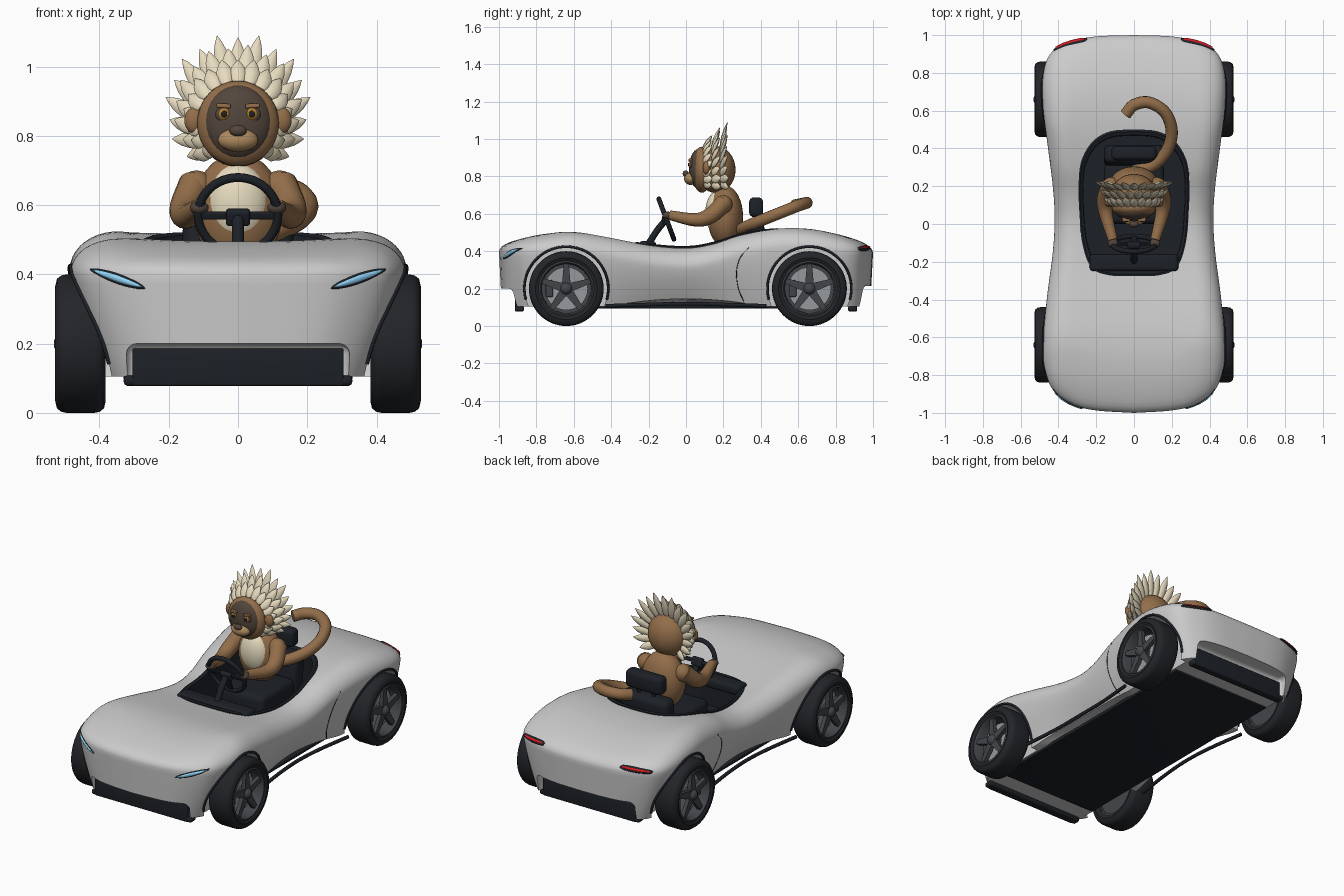
import bpy, bmesh, math
from math import sin, cos, pi, radians
from mathutils import Vector as V
from mathutils.bvhtree import BVHTree

if "Cube" in bpy.data.objects:
    bpy.data.objects.remove(bpy.data.objects["Cube"])

COL = dict(black=(.012, .015, .02), rubber=(.016, .018, .022), rim=(.055, .06, .068), disc=(.3, .32, .34),
           fur=(.29, .155, .068), cream=(.8, .71, .52), face=(.085, .06, .045), tan=(.42, .25, .11),
           amber=(.5, .22, .02), blue=(.3, .7, 1), red=(.65, .01, .015))
MATS = {}
for k, c in COL.items():
    MATS[k] = bpy.data.materials.new(k)
    MATS[k].diffuse_color = (*c, 1)

def finish(o, name, mat=None, angle=40):
    o.name = name
    if mat:
        o.data.materials.clear()
        o.data.materials.append(MATS[mat])
    bpy.ops.object.select_all(action='DESELECT')
    o.select_set(True)
    bpy.context.view_layer.objects.active = o
    bpy.ops.object.shade_smooth_by_angle(angle=radians(angle))
    return o

def obj(name, verts, faces, mat=None, angle=40):
    me = bpy.data.meshes.new(name)
    me.from_pydata([tuple(v) for v in verts], [], faces)
    bm = bmesh.new(); bm.from_mesh(me)
    bmesh.ops.recalc_face_normals(bm, faces=bm.faces)
    bm.to_mesh(me); bm.free()
    o = bpy.data.objects.new(name, me)
    bpy.context.collection.objects.link(o)
    return finish(o, name, mat, angle)

def rings_faces(n, m, caps=(True, True)):
    f = [(i*m+j, i*m+(j+1) % m, (i+1)*m+(j+1) % m, (i+1)*m+j) for i in range(n-1) for j in range(m)]
    if caps[0]: f.append(tuple(range(m)))
    if caps[1]: f.append(tuple(range((n-1)*m, n*m)))
    return f

def spline(pts, n=6):
    p = [V(q) for q in pts]
    p = [2*p[0]-p[1]] + p + [2*p[-1]-p[-2]]
    out = []
    for i in range(1, len(p)-2):
        a, b, c, d = p[i-1:i+3]
        for k in range(n):
            t = k/n
            out.append(.5*(2*b + (c-a)*t + (2*a-5*b+4*c-d)*t*t + (3*b-a-3*c+d)*t**3))
    return out + [p[-2]]

def mirror_outline(half):
    h = spline(half)
    return h + [V((-p.x, p.y)) for p in h[-2:0:-1]]

def ell(name, loc, r, mat, rot=(0, 0, 0)):
    bpy.ops.mesh.primitive_uv_sphere_add(segments=32, ring_count=16, location=loc, rotation=rot)
    o = bpy.context.object
    o.scale = r
    return finish(o, name, mat, 180)

def box(name, loc, size, mat, bevel=.01, rot=(0, 0, 0)):
    bpy.ops.mesh.primitive_cube_add(size=1, location=loc, rotation=rot)
    o = bpy.context.object
    o.scale = size
    bpy.ops.object.transform_apply(location=False, rotation=False, scale=True)
    if bevel:
        m = o.modifiers.new('bevel', 'BEVEL'); m.width = bevel; m.segments = 4
        bpy.ops.object.modifier_apply(modifier='bevel')
    return finish(o, name, mat)

def tube(name, pts, r, mat, n=6):
    rs = r if isinstance(r, (list, tuple)) else [r]*len(pts)
    pts = spline([(*p, q) for p, q in zip(pts, rs)], n)
    cu = bpy.data.curves.new(name, 'CURVE')
    cu.dimensions = '3D'; cu.bevel_depth = 1; cu.bevel_resolution = 5; cu.use_fill_caps = True
    s = cu.splines.new('POLY'); s.points.add(len(pts)-1)
    for sp, p in zip(s.points, pts):
        sp.co = (p[0], p[1], p[2], 1); sp.radius = p[3]
    o = bpy.data.objects.new(name, cu)
    bpy.context.collection.objects.link(o)
    bpy.ops.object.select_all(action='DESELECT')
    o.select_set(True); bpy.context.view_layer.objects.active = o
    bpy.ops.object.convert(target='MESH')
    return finish(bpy.context.object, name, mat)

def lathe_x(name, prof, loc, side, mat, seg=48, closed=True):
    prof = prof + [prof[0]] if closed else prof
    vs = [(loc[0]+side*x, loc[1]+r*cos(2*pi*j/seg), loc[2]+r*sin(2*pi*j/seg)) for r, x in prof for j in range(seg)]
    return obj(name, vs, rings_faces(len(prof), seg, (not closed, not closed)), mat)

# body shell: plan outline raised in rings, then closed over the top
TOP = spline([(-1, .505), (-.9, .497), (-.75, .502), (-.6, .505), (-.4, .472), (-.2, .435), (0, .42), (.15, .443),
              (.3, .49), (.5, .522), (.65, .522), (.8, .507), (.9, .5), (1, .5)])
def top_z(x, y):
    y = max(-1, min(.9999, y))
    for a, b in zip(TOP, TOP[1:]):
        if a.x <= y <= b.x:
            z = a.y + (b.y-a.y)*(y-a.x)/(b.x-a.x)
            break
    return z - .01*max(0, 1-(x/.36)**2)

plan = mirror_outline([(0, -1), (.2, -.987), (.32, -.957), (.42, -.89), (.467, -.79), (.483, -.65), (.462, -.4),
                       (.43, -.15), (.42, .03), (.43, .2), (.455, .4), (.482, .62), (.48, .8), (.435, .91),
                       (.33, .967), (.2, .993), (0, 1)])
low = lambda y: .105 + .04*max(0, 1-(y/.42)**2)
verts, nr = [], 0
for s in (.02, .4, .8):
    verts += [(p.x*.82*s, p.y*.985*s, low(p.y)) for p in plan]; nr += 1
for i in range(13):
    t = i/12
    for p in plan:
        zb = low(p.y); zs = top_z(p.x, p.y) - .1
        verts.append((p.x*(1-.18*(1-t)**1.4), p.y*(1-.015*(1-t)), zb+(zs-zb)*t))
    nr += 1
for s in [.7+.3*cos(k*pi/20) for k in range(1, 11)] + [.6, .5, .4, .3, .2, .1, .02]:
    u = max(0, (s-.7)/.3)
    verts += [(p.x*s, p.y*s, top_z(p.x*s, p.y*s)-.1*(1-math.sqrt(max(0, 1-u*u)))) for p in plan]; nr += 1
faces = rings_faces(nr, len(plan))
bvh = BVHTree.FromPolygons([V(v) for v in verts], faces)
body = obj('car_body', verts, faces)

def hit(o, d):
    return bvh.ray_cast(V(o), V(d))[0]

# cutters for wheel wells, cockpit and bumper openings
WHEELS = [(sx, y) for sx in (1, -1) for y in (-.64, .66)]
cut = []
for sx, y in WHEELS:
    cut.append(lathe_x('well_cutter', [(.222, -.1), (.222, .3)], (.44*sx, y, .2), sx, None, 64, False))
pit = mirror_outline([(0, -.265), (.13, -.26), (.22, -.22), (.265, -.1), (.28, .05), (.285, .2), (.27, .33),
                      (.21, .43), (.12, .48), (0, .49)])
cut.append(obj('pit_cutter', [(p.x, p.y, z) for z in (.19, 1) for p in pit], rings_faces(2, len(pit))))
for e in (-1, 1):
    cut.append(box('bumper_cutter', (0, e*1.0, .09 if e < 0 else .105), (.645, .22, .22), None, .03))
for c in cut:
    m = body.modifiers.new('cut', 'BOOLEAN')
    m.operation = 'DIFFERENCE'; m.solver = 'EXACT'; m.object = c
    bpy.context.view_layer.objects.active = body
    bpy.ops.object.modifier_apply(modifier='cut')
    bpy.data.objects.remove(c)
finish(body, 'car_body', None, 35)

# cockpit lining with raised rim
lv = []
for s, dz in ((1.03, -.01), (1.03, .006), (1, .012), (.95, .006), (.94, None), (.02, None)):
    for p in pit:
        x, y = p.x*s, .11+(p.y-.11)*s
        lv.append((x, y, .25 if dz is None else hit((x, y, 2), (0, 0, -1)).z+dz))
obj('cockpit_lining', lv, rings_faces(6, len(pit), (False, True)), 'black')

# underside, bumper inserts and sills
box('floor_plate', (0, 0, .104), (.66, 1.52, .02), 'black', .004)
for e, n in ((-1, 'front'), (1, 'rear')):
    box(n+'_grille', (0, e*.893, .132), (.61, .045, .108), 'black', .006)
    box(n+'_splitter', (0, e*.89, .093), (.66, .05, .03), 'black', .012)
for sx in (1, -1):
    tube('sill_bar', [(.425*sx, -.43, .108), (.4*sx, -.2, .115), (.393*sx, 0, .12), (.4*sx, .2, .115), (.425*sx, .43, .108)],
         .01, 'black')
    seam = [(.335, .42), (.29, .365), (.27, .29), (.28, .2), (.31, .13)]
    tube('door_seam', [p for p in (hit((sx, y, z), (-sx, 0, 0)) for y, z in seam) if p], .002, 'black')

# wheels with five spokes, and arch lips
for sx, y in WHEELS:
    c = (.455*sx, y, .2)
    lathe_x('tire', [(.14, -.06), (.165, -.073), (.187, -.068), (.197, -.055), (.2, -.04), (.2, .04), (.197, .055),
                     (.187, .068), (.165, .073), (.14, .06)], c, sx, 'rubber', 64)
    lathe_x('rim_ring', [(.148, .064), (.14, .068), (.132, .055), (.13, -.055), (.145, -.055)], c, sx, 'rim')
    lathe_x('wheel_back', [(.132, -.05), (.132, -.04)], c, sx, 'rim', 48, False)
    lathe_x('brake_disc', [(.115, -.005), (.115, .012)], c, sx, 'disc', 48, False)
    lathe_x('hub', [(.035, 0), (.035, .05), (.022, .07), (.01, .076)], c, sx, 'rim', 24, False)
    box('brake_caliper', (c[0]+.01*sx, y-.09, .2), (.04, .04, .09), 'rim', .008)
    sv, sf = [], []
    for k in range(5):
        a = pi/2 + k*2*pi/5
        r, t = V((0, cos(a), sin(a))), V((0, -sin(a), cos(a)))
        q = [r*.015-t*.024, r*.138-t*.013, r*.138+t*.013, r*.015+t*.024]
        sf += [tuple(i+len(sv) for i in f) for f in rings_faces(2, 4)]
        sv += [V(c)+p+V((sx*x, 0, 0)) for x in (.032, .056) for p in q]
    obj('wheel_spokes', sv, sf, 'rim', 20)
    lip = []
    for k in range(37):
        a = radians(-15+k*210/36)
        p = hit((sx, y+.224*cos(a), .2+.224*sin(a)), (-sx, 0, 0))
        if p and abs(p.x) > .33: lip.append(p)
    tube('arch_lip', lip, .007, 'black', 2)

# headlights and tail lights laid onto the body
def lamp(name, e, a, b, w, off, mat, power=.6):
    for sx in (1, -1):
        vs, N, M = [], 24, 7
        for i in range(N+1):
            t = i/N
            for j in range(M):
                s = 2*j/(M-1)-1
                x, z = a[0]+(b[0]-a[0])*t, a[1]+(b[1]-a[1])*t+s*w*sin(pi*min(.999, max(.001, t)))**power
                p = hit((sx*x, e*3, z), (0, -e, 0))
                vs.append(p + V((0, e*(off*(1-s**4)+.0015), 0)))
        obj(name, vs, [(i*M+j, i*M+j+1, (i+1)*M+j+1, (i+1)*M+j) for i in range(N) for j in range(M-1)], mat, 180)
lamp('headlight_frame', -1, (.267, .36), (.428, .415), .016, .004, 'black')
lamp('headlight_lens', -1, (.275, .363), (.42, .412), .011, .009, 'blue')
lamp('taillight_frame', 1, (.25, .422), (.425, .412), .014, .008, 'black', .25)
lamp('taillight_lens', 1, (.262, .425), (.415, .416), .006, .014, 'red', .25)

# dashboard, steering wheel, seat
box('dashboard', (0, -.205, .425), (.47, .09, .06), 'black', .02)
tilt = -1.213
bpy.ops.mesh.primitive_torus_add(location=(0, -.105, .572), rotation=(tilt, 0, 0), major_radius=.115, minor_radius=.013,
                                 major_segments=48, minor_segments=12)
finish(bpy.context.object, 'steering_wheel', 'black', 180)
box('steering_hub', (0, -.11, .565), (.07, .05, .03), 'black', .01, (tilt, 0, 0))
box('steering_spokes', (0, -.106, .57), (.22, .022, .012), 'black', .004, (tilt, 0, 0))
box('steering_lower_spoke', (0, -.085, .515), (.035, .1, .012), 'black', .004, (tilt, 0, 0))
tube('steering_column', [(0, -.11, .565), (0, -.155, .51), (0, -.2, .44)], .018, 'black')
box('seat_cushion', (0, .16, .36), (.32, .32, .14), 'black', .035)
box('seat_back', (0, .36, .43), (.32, .1, .26), 'black', .035, (-.1, 0, 0))
box('headrest', (0, .375, .635), (.24, .075, .105), 'black', .025)
for x in (-.05, .05):
    tube('headrest_post', [(x, .37, .5), (x, .375, .62)], .01, 'black')

# driver: torso, arms, tail
ell('torso', (0, .21, .585), (.13, .095, .165), 'fur')
ell('belly', (0, .165, .605), (.09, .062, .115), 'cream')
for sx in (1, -1):
    ell('shoulder', (.12*sx, .2, .65), (.05, .048, .05), 'fur')
    tube('arm', [(.125*sx, .205, .66), (.155*sx, .13, .59), (.148*sx, .05, .568), (.112*sx, -.085, .592)],
         [.047, .043, .036, .026], 'fur')
    ell('hand', (.112*sx, -.1, .592), (.027, .027, .02), 'face')
tube('tail', [(0, .28, .5), (.1, .31, .525), (.175, .39, .56), (.2, .49, .6), (.165, .59, .64), (.08, .643, .658),
              (0, .63, .655), (-.045, .58, .645)], .032, 'fur')

# head and face
ell('head', (0, .16, .836), (.12, .105, .125), 'fur')
ell('head_front', (0, .085, .836), (.118, .055, .123), 'fur')
ell('face_mask', (0, .068, .84), (.098, .052, .107), 'face')
ell('muzzle', (0, .025, .788), (.058, .035, .034), 'tan')
ell('nose', (0, -.002, .815), (.025, .016, .017), 'face')
for sx in (1, -1):
    ell('ear', (.125*sx, .11, .845), (.03, .02, .038), 'fur')
    ell('eye_rim', (.04*sx, .03, .862), (.025, .012, .024), 'face')
    ell('eye', (.04*sx, .026, .863), (.017, .012, .018), 'amber')
    ell('pupil', (.04*sx, .015, .863), (.009, .005, .01), 'black')
    box('brow', (.042*sx, .024, .887), (.042, .022, .013), 'fur', .004, (0, -.06*sx, 0))

# feather crown: three rows of broad leaf shapes fanned around the head, swept up and back
fv, ff = [], []
for y0, r0, L, back, up, n in ((.095, .112, .085, 1.0, .55, 17), (.14, .12, .11, .65, .6, 16), (.185, .11, .15, .38, .55, 17)):
    for k in range(n):
        a = radians(-48 + 276*k/(n-1))
        rad = V((cos(a), 0, sin(a)))
        d = (rad + V((0, back, up))).normalized()
        t = d.cross(V((0, 1, 0))).normalized()
        h = d.cross(t)
        ln = L*(.8+.2*sin(a))*(1 if k % 2 else .9)
        base = V((0, y0, .843)) + rad*r0
        ff += [tuple(i+len(fv) for i in f) for f in rings_faces(6, 8)]
        for u, w in ((0, .55), (.2, .9), (.45, 1), (.7, .75), (.87, .4), (1, .03)):
            fv += [base+d*ln*u+t*.024*w*cos(j*pi/4)+h*.011*w*sin(j*pi/4) for j in range(8)]
obj('feather_crown', fv, ff, 'cream', 50)

for m in bpy.data.materials:
    if m.users and not m.is_grease_pencil:
        m.use_nodes = True
        m.node_tree.nodes["Principled BSDF"].inputs["Base Color"].default_value = m.diffuse_color
